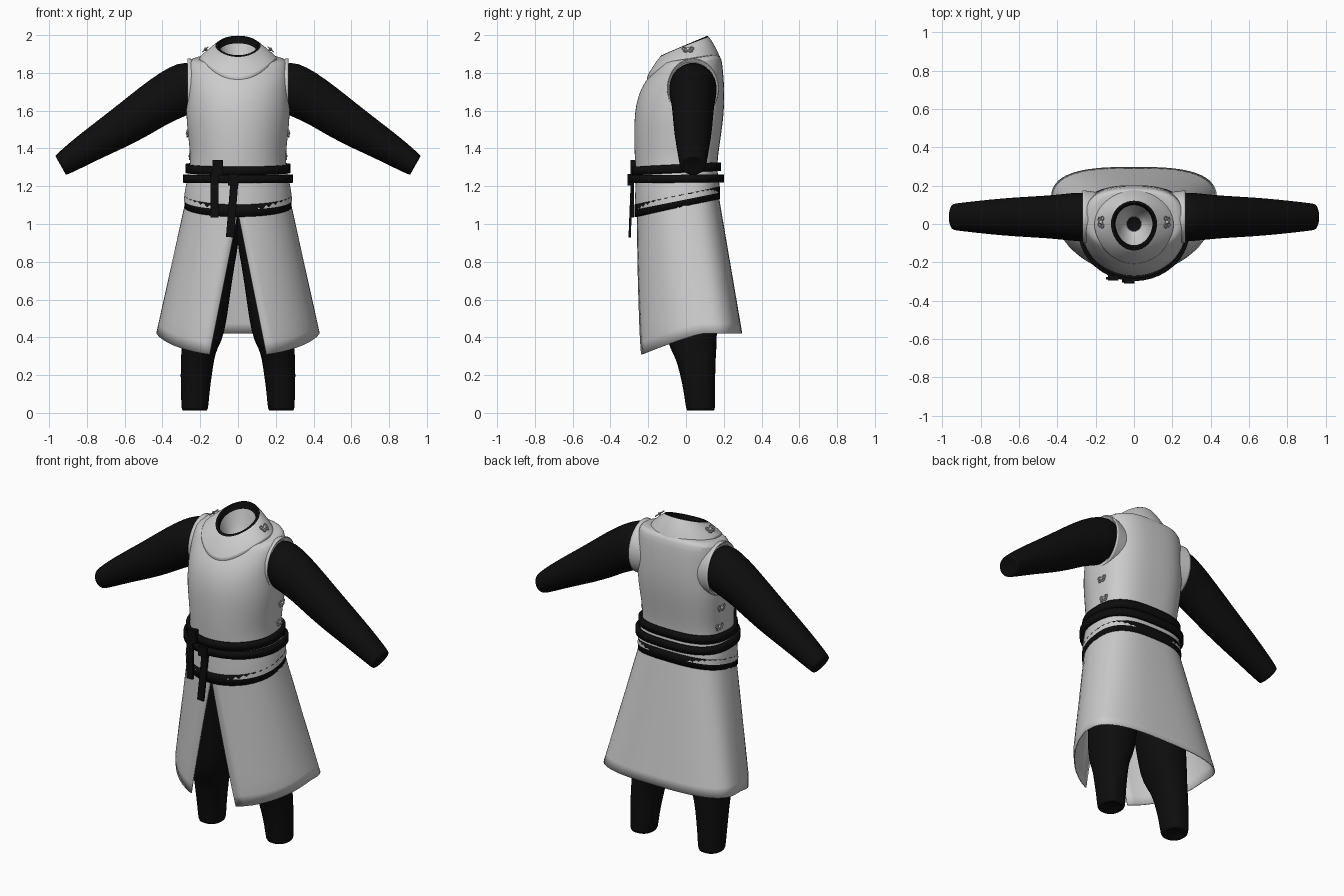
import bpy, bmesh
from math import sin, cos, pi, asin, copysign
from mathutils import Vector

cube = bpy.data.objects.get("Cube")
if cube:
    bpy.data.objects.remove(cube)


def material(name, value):
    m = bpy.data.materials.new(name)
    m.use_nodes = True
    m.diffuse_color = (value, value, value, 1)
    m.node_tree.nodes["Principled BSDF"].inputs["Base Color"].default_value = (value, value, value, 1)
    return m


GREY = material("pale_grey_cloth", 0.6)
BLACK = material("black_cloth", 0.004)


def loft(name, rings, mats, closed=True, cap=(False, False), row_mat=None,
         thick=0, subsurf=1, angle=50):
    """Skin a list of equal-length rings of points into one object."""
    bm = bmesh.new()
    rows = [[bm.verts.new(p) for p in r] for r in rings]
    n = len(rows[0])
    for i in range(len(rows) - 1):
        for j in range(n if closed else n - 1):
            k = (j + 1) % n
            f = bm.faces.new((rows[i][j], rows[i][k], rows[i + 1][k], rows[i + 1][j]))
            f.material_index = row_mat[i] if row_mat else 0
    for on, row in zip(cap, (rows[0], rows[-1])):
        if on:
            f = bm.faces.new(row)
            f.material_index = len(mats) - 1
    bmesh.ops.recalc_face_normals(bm, faces=bm.faces)
    me = bpy.data.meshes.new(name)
    bm.to_mesh(me)
    bm.free()
    ob = bpy.data.objects.new(name, me)
    bpy.context.collection.objects.link(ob)
    for m in mats:
        me.materials.append(m)
    if thick:
        s = ob.modifiers.new("thickness", "SOLIDIFY")
        s.thickness, s.offset = thick, 0
    if subsurf:
        s = ob.modifiers.new("smooth", "SUBSURF")
        s.levels = s.render_levels = subsurf
    smooth(ob, angle)
    return ob


def smooth(ob, angle=50):
    bpy.ops.object.select_all(action="DESELECT")
    ob.select_set(True)
    bpy.context.view_layer.objects.active = ob
    bpy.ops.object.shade_smooth_by_angle(angle=angle * pi / 180)


def body_point(t, w, yf, yb, yc):
    """Body outline: rounded front, boxier back; t = 0 is +x, front is t < 0."""
    c, s = cos(t), sin(t)
    if s < 0:
        return w * c, yc + (yc - yf) * s
    return w * copysign(abs(c) ** 0.7, c), yc + (yb - yc) * s ** 0.7


def body_ring(z, w, yf, yb, yc=-0.03, tilt=0, n=40):
    pts = [body_point(2 * pi * i / n, w, yf, yb, yc) for i in range(n)]
    return [(x, y, z + tilt * y) for x, y in pts]


# Sleeveless tunic
loft("tunic", [body_ring(*r) for r in (
    (1.13, 0.288, -0.272, 0.180, -0.03, 0.2),
    (1.20, 0.280, -0.270, 0.178, -0.03, 0.1),
    (1.26, 0.262, -0.265, 0.168),
    (1.32, 0.252, -0.270, 0.165),
    (1.42, 0.258, -0.275, 0.178),
    (1.54, 0.274, -0.275, 0.196),
    (1.63, 0.274, -0.267, 0.203),
    (1.72, 0.270, -0.240, 0.203),
    (1.80, 0.268, -0.190, 0.197, -0.02, 0.05),
    (1.86, 0.262, -0.152, 0.188, 0.0, 0.12),
    (1.875, 0.235, -0.138, 0.170, 0.0, 0.15),
    (1.875, 0.160, -0.132, 0.130, 0.0, 0.15))], [GREY])


# Flared skirt with a front slit
def skirt_rings(rows=14, cols=48):
    rings = []
    for i in range(rows + 1):
        v = i / rows
        ring = []
        for j in range(cols + 1):
            hem = body_point(-pi / 2 + 0.35 + (2 * pi - 0.7) * j / cols, 0.43, -0.26, 0.295, 0.12)
            z_hem = 0.42 - 0.11 * max(0, (0.1 - hem[1]) / 0.335) ** 1.2
            z = 1.18 + (z_hem - 1.18) * v
            k = (1.18 - z) / 0.76
            w = 0.262 + 0.168 * min(k, 1)
            gap = asin(max(0, 0.2 * (1.06 - z)) / w)
            t = -pi / 2 + gap + (2 * pi - 2 * gap) * j / cols
            t = t - 2 * pi if t > pi else t
            x, y = body_point(t, w, -0.255 - 0.005 * k, 0.165 + 0.13 * k, -0.03 + 0.15 * k)
            ring.append((x, y, z))
        rings.append(ring)
    return rings


loft("skirt", skirt_rings(), [GREY], closed=False, thick=0.006, subsurf=0)


# Sash and belts
def band(name, z, h, w, yf, yb, tilt):
    loft(name, [body_ring(z - h / 2, w, yf, yb, -0.03, tilt),
                body_ring(z + h / 2, w, yf, yb, -0.03, tilt)],
         [BLACK], thick=0.02, subsurf=0, angle=40)


band("waist_sash", 1.128, 0.065, 0.274, -0.262, 0.170, 0.22)
band("upper_belt", 1.295, 0.045, 0.268, -0.275, 0.175, 0.05)
band("lower_belt", 1.240, 0.042, 0.282, -0.288, 0.190, 0.01)


# Hanging belt straps and buckle
def box(name, loc, size, rot=(0, 0, 0)):
    bpy.ops.mesh.primitive_cube_add(size=1, location=loc, rotation=rot)
    ob = bpy.context.object
    ob.name, ob.scale = name, size
    ob.data.materials.append(BLACK)
    b = ob.modifiers.new("soft_edges", "BEVEL")
    b.width = 0.003
    return ob


box("short_strap", (-0.125, -0.283, 1.15), (0.042, 0.014, 0.23))
box("long_strap", (-0.03, -0.292, 1.09), (0.042, 0.012, 0.32), (-0.04, 0.08, 0))
box("upper_buckle", (-0.108, -0.28, 1.30), (0.055, 0.03, 0.08))
box("lower_buckle", (-0.025, -0.3, 1.235), (0.055, 0.02, 0.06))


# Collar with dark rim and inner funnel
def collar_ring(w, yf, yb, height, n=40):
    ring = []
    for i in range(n):
        t = 2 * pi * i / n
        s = sin(t)
        y = yb * s if s > 0 else yf * (-s) ** 1.1
        ring.append((w * cos(t), y, height(s, y)))
    return ring


def hem_z(s, y):
    return 1.88 - 0.11 * max(0, -s) ** 2.2


def rim_z(s, y):
    return 1.95 + 0.43 * y


def mid_z(s, y):
    return 0.5 * (hem_z(s, y) + rim_z(s, 0.12 * s)) + 0.004


loft("collar", [
    collar_ring(0.205, -0.205, 0.175, lambda s, y: hem_z(s, y) - 0.012),
    collar_ring(0.212, -0.214, 0.185, hem_z),
    collar_ring(0.165, -0.174, 0.152, mid_z),
    collar_ring(0.114, -0.134, 0.118, rim_z),
    collar_ring(0.104, -0.122, 0.108, rim_z),
    collar_ring(0.100, -0.116, 0.102, lambda s, y: rim_z(s, y) - 0.025),
    collar_ring(0.075, -0.080, 0.075, lambda s, y: 1.85 + 0.2 * y),
    collar_ring(0.040, -0.040, 0.040, lambda s, y: 1.78)],
    [GREY, BLACK], row_mat=[0, 0, 0, 1, 1, 0, 0], cap=(False, True))


# Sleeves: each ring runs between an upper and a lower seam point
def sleeve_ring(side, top, bottom, depth, yc=0.037, n=24):
    top, bottom = Vector(top), Vector(bottom)
    mid, arm = (top + bottom) / 2, (top - bottom) / 2
    ring = []
    for i in range(n):
        t = 2 * pi * i / n
        p = mid + arm * cos(t)
        ring.append((side * p.x, yc + depth * sin(t), p.y))
    return ring


SLEEVE = (((0.18, 1.83), (0.22, 1.60), 0.115), ((0.28, 1.865), (0.28, 1.57), 0.130),
          ((0.36, 1.835), (0.315, 1.555), 0.124), ((0.46, 1.772), (0.38, 1.525), 0.115),
          ((0.57, 1.685), (0.47, 1.470), 0.108), ((0.68, 1.597), (0.585, 1.41), 0.102),
          ((0.80, 1.505), (0.73, 1.345), 0.090), ((0.90, 1.425), (0.84, 1.29), 0.078),
          ((0.968, 1.362), (0.91, 1.258), 0.070), ((0.968, 1.358), (0.912, 1.260), 0.066),
          ((0.945, 1.336), (0.922, 1.292), 0.030))
ARMHOLE = (((0.19, 1.86), (0.19, 1.56), 0.13), ((0.268, 1.883), (0.268, 1.555), 0.142),
           ((0.272, 1.878), (0.272, 1.562), 0.136), ((0.25, 1.85), (0.25, 1.58), 0.12))

# Trouser legs: height, inner x, outer x, front y, back y
LEG = ((0.035, 0.20, 0.26, 0.05, 0.11), (0.01, 0.17, 0.29, 0.01, 0.145),
       (0.012, 0.157, 0.30, 0.0, 0.155), (0.10, 0.152, 0.302, -0.01, 0.155),
       (0.20, 0.138, 0.305, -0.03, 0.155), (0.29, 0.125, 0.302, -0.055, 0.158),
       (0.34, 0.110, 0.300, -0.085, 0.162), (0.41, 0.070, 0.305, -0.105, 0.165),
       (0.60, 0.045, 0.300, -0.120, 0.165), (0.80, 0.015, 0.285, -0.140, 0.160),
       (0.90, -0.005, 0.265, -0.160, 0.155), (1.08, -0.02, 0.235, -0.200, 0.140),
       (1.16, -0.02, 0.225, -0.200, 0.130))


def leg_ring(side, z, xin, xout, yf, yb, n=24):
    ring = []
    for i in range(n):
        t = 2 * pi * i / n
        c, s = (copysign(abs(q) ** 0.85, q) for q in (cos(t), sin(t)))
        ring.append((side * ((xin + xout) / 2 + (xout - xin) / 2 * c),
                     (yf + yb) / 2 + (yb - yf) / 2 * s, z))
    return ring


# Knotted clasp: looped cord around a central button
def clasp(name, loc, normal, size):
    before = []
    for lx, ly in ((-1, 0.35), (1, 0.35), (-0.7, -0.5), (0.7, -0.5)):
        bpy.ops.mesh.primitive_torus_add(major_segments=14, minor_segments=6, major_radius=0.55,
                                         minor_radius=0.2, location=(lx, ly, 0))
        before.append(bpy.context.object)
    bpy.ops.mesh.primitive_uv_sphere_add(segments=12, ring_count=8, radius=0.5)
    before.append(bpy.context.object)
    for o in before:
        o.select_set(True)
    bpy.ops.object.join()
    ob = bpy.context.object
    ob.name = name
    ob.data.materials.append(GREY)
    ob.scale = (size, size, size)
    ob.rotation_euler = Vector(normal).to_track_quat("Z", "Y").to_euler()
    ob.location = loc
    smooth(ob)


for side, label in ((1, "left"), (-1, "right")):
    loft(label + "_sleeve", [sleeve_ring(side, *r) for r in SLEEVE], [BLACK], cap=(True, True))
    loft(label + "_armhole", [sleeve_ring(side, *r) for r in ARMHOLE], [GREY])
    loft(label + "_trouser_leg", [leg_ring(side, *r) for r in LEG], [BLACK], cap=(True, True))
    clasp(label + "_collar_clasp", (side * 0.172, 0.01, 1.925), (side * 0.65, 0, 0.75), 0.019)
    for z, x in ((1.48, 0.268), (1.36, 0.254)):
        clasp(label + "_side_clasp", (side * x, 0.04, z), (side, 0.1, 0), 0.018)
